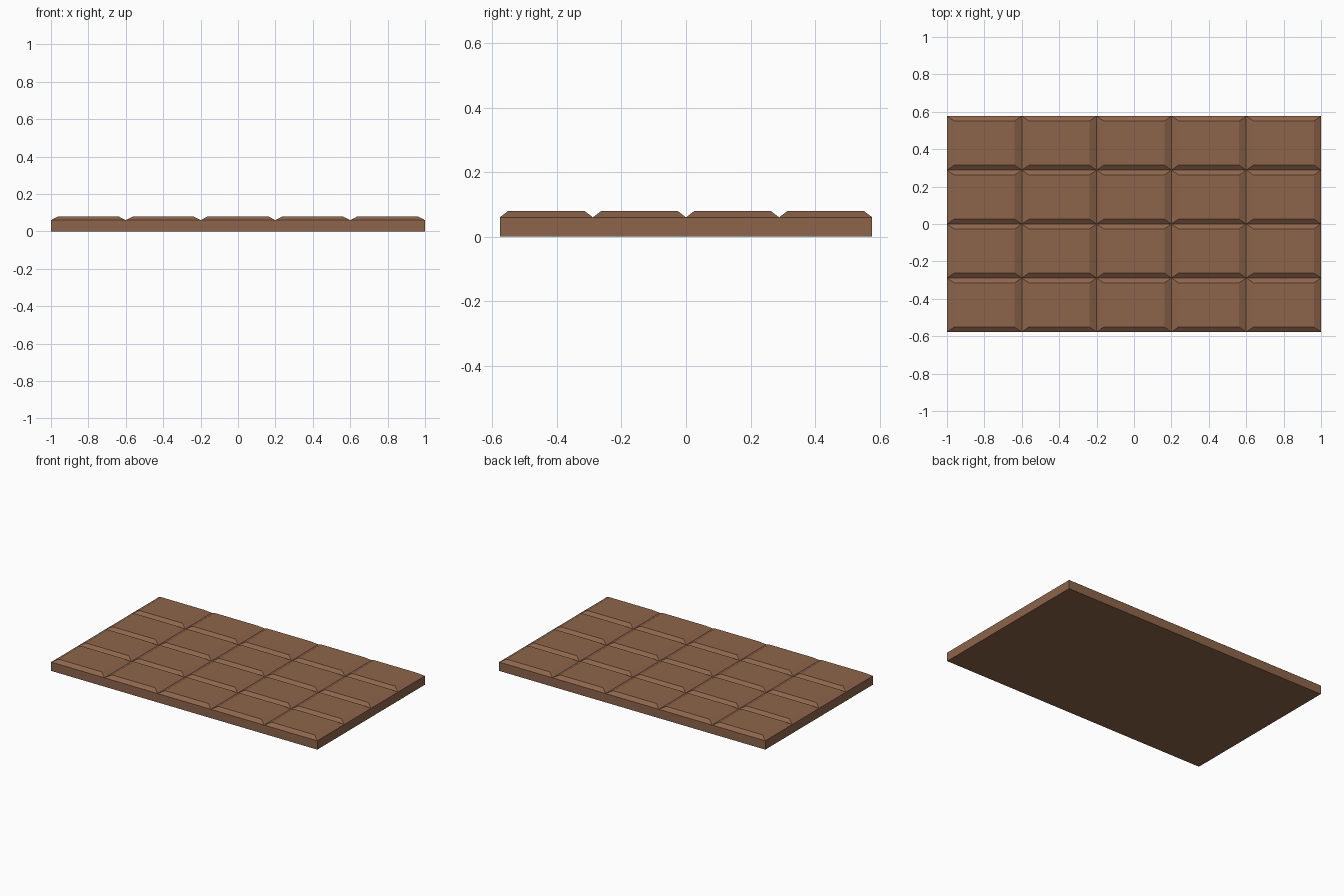
import bpy
import bmesh
from mathutils import Matrix

if "Cube" in bpy.data.objects:
    bpy.data.objects.remove(bpy.data.objects["Cube"])

COLS, ROWS = 5, 4
HALF_X, HALF_Y = 1.0, 0.577
GROOVE_Z, TOP_Z = 0.06, 0.08
BEVEL_X, BEVEL_Y = 0.038, 0.026

bm = bmesh.new()

# grid of cells at groove height
bmesh.ops.create_grid(bm, x_segments=COLS, y_segments=ROWS, size=1.0,
                      matrix=Matrix.Translation((0, 0, GROOVE_Z)))
for v in bm.verts:
    v.co.x *= HALF_X
    v.co.y *= HALF_Y
cells = bm.faces[:]

# side walls and flat underside
rim = [e for e in bm.edges if e.is_boundary]
ext = bmesh.ops.extrude_edge_only(bm, edges=rim)["geom"]
for v in ext:
    if isinstance(v, bmesh.types.BMVert):
        v.co.z = 0.0
base_edges = [e for e in bm.edges if all(v.co.z < 0.001 for v in e.verts)]
bmesh.ops.contextual_create(bm, geom=base_edges)

# raised pieces with sloped edges
bmesh.ops.inset_individual(bm, faces=cells, thickness=0.02, depth=0.0)
half_w = HALF_X / COLS - BEVEL_X
half_d = HALF_Y / ROWS - BEVEL_Y
for f in cells:
    c = f.calc_center_median()
    for v in f.verts:
        v.co.x = c.x + (half_w if v.co.x > c.x else -half_w)
        v.co.y = c.y + (half_d if v.co.y > c.y else -half_d)
        v.co.z = TOP_Z

bmesh.ops.recalc_face_normals(bm, faces=bm.faces[:])
mesh = bpy.data.meshes.new("chocolate_bar")
bm.to_mesh(mesh)
bm.free()

bar = bpy.data.objects.new("chocolate_bar", mesh)
bpy.context.collection.objects.link(bar)

# brown material
mat = bpy.data.materials.new("chocolate")
mat.diffuse_color = (0.27, 0.13, 0.07, 1.0)
mat.use_nodes = True
mat.node_tree.nodes["Principled BSDF"].inputs["Base Color"].default_value = mat.diffuse_color
mesh.materials.append(mat)
